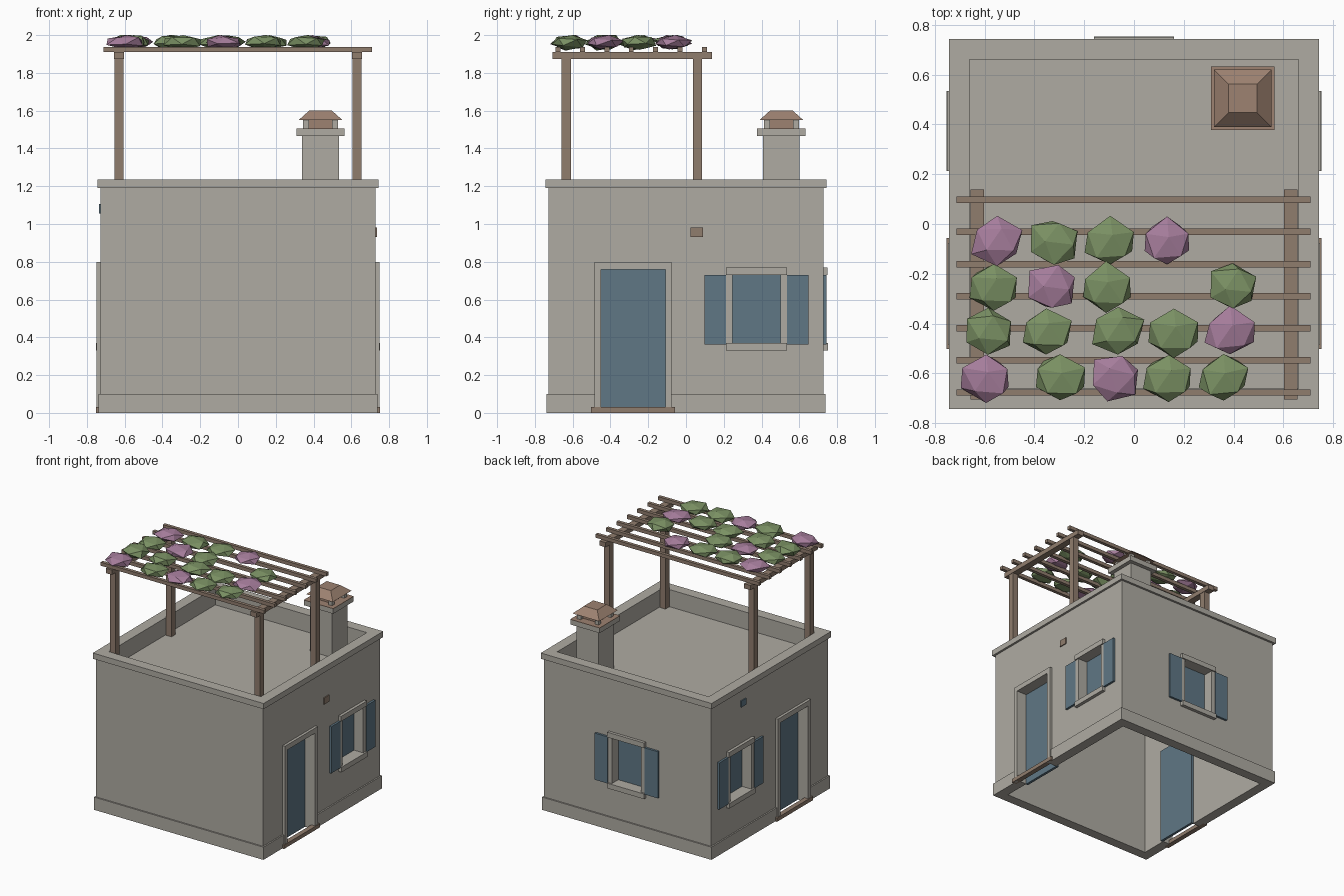
import bpy, bmesh, random
from mathutils import Vector

random.seed(4)
cube = bpy.data.objects.get("Cube")
if cube:
    bpy.data.objects.remove(cube, do_unlink=True)


def material(name, rgb):
    m = bpy.data.materials.new(name)
    m.use_nodes = True
    m.diffuse_color = (*rgb, 1)
    m.node_tree.nodes["Principled BSDF"].inputs["Base Color"].default_value = (*rgb, 1)
    return m


PLASTER = material("plaster", (0.43, 0.41, 0.365))
BLUE = material("blue_paint", (0.115, 0.185, 0.235))
TIMBER = material("timber", (0.28, 0.205, 0.155))
CLAY = material("clay", (0.34, 0.225, 0.165))
LEAF = material("leaf", (0.195, 0.28, 0.125))
BLOSSOM = material("blossom", (0.38, 0.205, 0.33))


def finish(name, bm, mat):
    bmesh.ops.recalc_face_normals(bm, faces=bm.faces)
    me = bpy.data.meshes.new(name)
    bm.to_mesh(me)
    bm.free()
    me.materials.append(mat)
    ob = bpy.data.objects.new(name, me)
    bpy.context.collection.objects.link(ob)
    return ob


def box(name, mat, xs, ys, zs):
    bm = bmesh.new()
    bmesh.ops.create_cube(bm, size=1)
    for v in bm.verts:
        v.co = Vector((r[0] + (r[1] - r[0]) * (c + 0.5)) for r, c in zip((xs, ys, zs), v.co))
    return finish(name, bm, mat)


def span(centre, half):
    return (centre - half, centre + half)


def loft(name, mat, loops, closed=False, centre=(0, 0)):
    """Stack square loops given as (half size, z); closed joins last to first."""
    bm = bmesh.new()
    rings = [[bm.verts.new((centre[0] + sx * h, centre[1] + sy * h, z))
              for sx, sy in ((-1, -1), (1, -1), (1, 1), (-1, 1))] for h, z in loops]
    pairs = list(zip(rings, rings[1:]))
    if closed:
        pairs.append((rings[-1], rings[0]))
    else:
        bm.faces.new(rings[0])
        bm.faces.new(rings[-1])
    for a, b in pairs:
        for i in range(4):
            j = (i + 1) % 4
            bm.faces.new((a[i], a[j], b[j], b[i]))
    return finish(name, bm, mat)


def frame(name, mat, outer, inner, z0, z1):
    return loft(name, mat, [(outer, z0), (outer, z1), (inner, z1), (inner, z0)], closed=True)


OUT, INN = 0.727, 0.66      # wall faces
PROUD = 0.748               # face of the surrounds


def on_wall(side, name, mat, us, depth, zs):
    """Box on a wall: us along it, depth measured outward from the centre."""
    sign = -1 if side == "right" else 1
    d = sorted(sign * k for k in depth)
    return box(f"{side}_{name}", mat, us, d, zs) if side == "back" else box(f"{side}_{name}", mat, d, us, zs)


# House shell, open underneath
walls = frame("walls", PLASTER, OUT, INN, 0, 1.19)
frame("parapet_cap", PLASTER, 0.744, INN, 1.19, 1.235)
box("roof_floor", PLASTER, (-INN, INN), (-INN, INN), (1.07, 1.1))


def cut(side, us, zs):
    cutter = on_wall(side, "cutter", PLASTER, us, (0.6, 0.8), zs)
    cutter.hide_render = True
    mod = walls.modifiers.new("opening", "BOOLEAN")
    mod.operation = "DIFFERENCE"
    mod.solver = "EXACT"
    mod.object = cutter
    bpy.context.view_layer.objects.active = walls
    bpy.ops.object.modifier_apply(modifier=mod.name)
    bpy.data.objects.remove(cutter, do_unlink=True)


def window(side, u):
    w, z0, z1, trim = 0.128, 0.37, 0.73, 0.033
    cut(side, span(u, w), (z0, z1))
    on_wall(side, "window_glass", BLUE, span(u, w + 0.005), (0.645, INN), (z0 - 0.005, z1 + 0.005))
    on_wall(side, "window_lintel", PLASTER, span(u, w + trim), (OUT, 0.75), (z1, z1 + 0.04))
    on_wall(side, "window_sill", PLASTER, span(u, w + trim), (OUT, 0.753), (z0 - 0.04, z0))
    for s, label in ((-1, "a"), (1, "b")):
        jamb = sorted((u + s * w, u + s * (w + trim)))
        leaf = sorted((u + s * (w + trim), u + s * 0.275))
        on_wall(side, "window_jamb_" + label, PLASTER, jamb, (OUT, 0.74), (z0, z1))
        on_wall(side, "shutter_" + label, BLUE, leaf, (OUT, 0.744), (z0 - 0.007, z1))


def door(side, u):
    w, top, trim = 0.171, 0.76, 0.033
    cut(side, span(u, w), (-0.1, top))
    on_wall(side, "door", BLUE, span(u, w + 0.005), (0.64, INN), (0, top + 0.005))
    on_wall(side, "door_lintel", PLASTER, span(u, w + trim), (OUT, PROUD), (top, top + 0.04))
    for s, label in ((-1, "a"), (1, "b")):
        jamb = sorted((u + s * w, u + s * (w + trim)))
        on_wall(side, "door_jamb_" + label, PLASTER, jamb, (OUT, PROUD), (0, top))
    on_wall(side, "threshold", TIMBER, span(u, 0.223), (0.715, 0.753), (0, 0.03))
    # Plinth runs either side of the door
    for us, label in (((-0.738, u - w - trim), "front"), ((u + w + trim, 0.738), "rear")):
        on_wall(side, "plinth_" + label, PLASTER, us, (OUT, 0.738), (0, 0.1))


for side in ("left", "right"):
    door(side, -0.28)
    window(side, 0.373)
window("back", 0)
for name, ys in (("front_plinth", (-0.738, -OUT)), ("back_plinth", (OUT, 0.738))):
    box(name, PLASTER, (-OUT, OUT), ys, (0, 0.1))

# Small wall plates
on_wall("left", "wall_vent", TIMBER, span(0.057, 0.033), (OUT, 0.735), span(0.957, 0.025))
on_wall("right", "wall_vent", BLUE, span(0.33, 0.03), (OUT, 0.735), span(1.08, 0.025))

# Chimney
cx, cy = C = (0.437, 0.505)
loft("chimney_stack", PLASTER, [(0.097, 1.09), (0.097, 1.465)], centre=C)
loft("chimney_collar", PLASTER, [(0.128, 1.465), (0.128, 1.502)], centre=C)
loft("chimney_collar_top", CLAY, [(0.128, 1.502), (0.128, 1.506)], centre=C)
loft("chimney_flue", CLAY, [(0.062, 1.506), (0.062, 1.55)], centre=C)
for sx in (-1, 1):
    for sy in (-1, 1):
        loft("chimney_pier", PLASTER, [(0.016, 1.506), (0.016, 1.55)],
             centre=(cx + sx * 0.077, cy + sy * 0.077))
loft("chimney_hood", CLAY, [(0.116, 1.55), (0.058, 1.602)], centre=C)

# Pergola
for x, label in ((0.63, "left"), (-0.63, "right")):
    for y, end in ((-0.634, "front"), (0.062, "rear")):
        box(f"{label}_{end}_post", TIMBER, span(x, 0.024), span(y, 0.024), (1.1, 1.873))
    box(label + "_beam", TIMBER, span(x, 0.027), (-0.706, 0.138), (1.873, 1.91))
for i in range(7):
    box("slat", TIMBER, (-0.713, 0.71), span(0.097 - i * 0.129, 0.013), (1.91, 1.938))

# Climbing plant clumps: one row per line, P blossom, G leaf
ROWS = [
    (-0.072, "PGGP", (-0.55, -0.325, -0.096, 0.133)),
    (-0.255, "GPGG", (-0.563, -0.333, -0.112, 0.398)),
    (-0.434, "GGGGP", (-0.586, -0.353, -0.064, 0.16, 0.386)),
    (-0.617, "PGPGG", (-0.594, -0.297, -0.076, 0.14, 0.36)),
]
for y, kinds, xs in ROWS:
    for kind, x in zip(kinds, xs):
        bm = bmesh.new()
        bmesh.ops.create_icosphere(bm, subdivisions=1, radius=1)
        turn = random.uniform(0, 6)
        bmesh.ops.rotate(bm, verts=bm.verts, matrix=Vector((0.3, 1, turn)).to_track_quat("Z", "Y").to_matrix())
        for v in bm.verts:
            v.co *= random.uniform(0.92, 1.12)
        top = max(v.co.z for v in bm.verts)
        for v in bm.verts:
            v.co = Vector((x + v.co.x * 0.106, y + v.co.y * 0.098, 1.962 + v.co.z / top * 0.038))
        finish("blossom_clump" if kind == "P" else "leaf_clump", bm, BLOSSOM if kind == "P" else LEAF)
